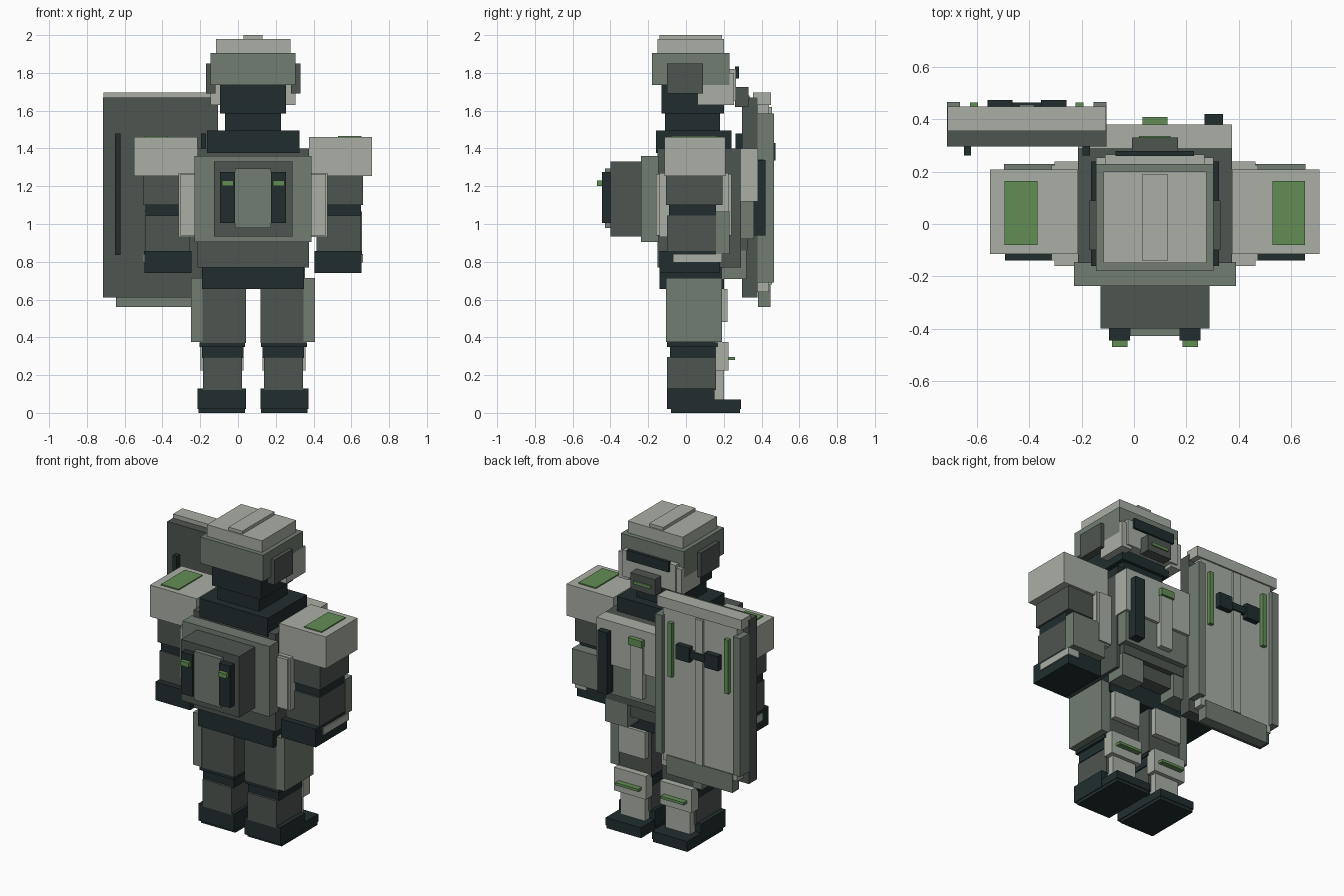
import bpy, bmesh

cube = bpy.data.objects.get("Cube")
if cube:
    bpy.data.objects.remove(cube, do_unlink=True)

MID = 0.08  # x of the body's mirror plane


def material(name, rgb):
    m = bpy.data.materials.new(name)
    m.use_nodes = True
    m.diffuse_color = (*rgb, 1)
    bsdf = next(n for n in m.node_tree.nodes if n.type == 'BSDF_PRINCIPLED')
    bsdf.inputs["Base Color"].default_value = (*rgb, 1)
    return m


LIGHT = material("light_grey", (.40, .43, .38))
SAGE = material("sage_grey", (.165, .205, .17))
GREY = material("dark_grey", (.076, .09, .08))
BLACK = material("blue_black", (.015, .027, .028))
GREEN = material("bright_green", (.12, .27, .09))


def box(name, mat, x, y, z):
    """Box from its (min, max) range on each axis."""
    bm = bmesh.new()
    bmesh.ops.create_cube(bm, size=1)
    for v in bm.verts:
        v.co = [r[0] if c < 0 else r[1] for c, r in zip(v.co, (x, y, z))]
    me = bpy.data.meshes.new(name)
    bm.to_mesh(me)
    bm.free()
    me.materials.append(mat)
    ob = bpy.data.objects.new(name, me)
    bpy.context.collection.objects.link(ob)
    return ob


def centred(name, mat, half, y, z):
    return box(name, mat, (MID - half, MID + half), y, z)


def pair(name, mat, near, far, y, z):
    """Two boxes mirrored about the body; near and far are distances from its middle."""
    box("left_" + name, mat, (MID + near, MID + far), y, z)
    box("right_" + name, mat, (MID - far, MID - near), y, z)


# Head and helmet
centred("helmet_ridge", LIGHT, .05, (-.14, .19), (1.97, 2.0))
centred("helmet_top", LIGHT, .197, (-.15, .2), (1.905, 1.98))
centred("helmet", SAGE, .225, (-.18, .23), (1.735, 1.905))
pair("ear_cover", GREY, .2, .25, (-.1, .09), (1.69, 1.85))
centred("head", BLACK, .175, (-.13, .2), (1.585, 1.74))
pair("cheek_guard", LIGHT, .15, .225, (.06, .255), (1.63, 1.8))
centred("face_plate", LIGHT, .19, (.19, .265), (1.65, 1.82))
centred("visor", BLACK, .15, (.26, .28), (1.77, 1.835))
centred("mouth_guard", GREY, .088, (.26, .33), (1.62, 1.725))
centred("mouth_light", GREEN, .06, (.325, .337), (1.66, 1.68))
centred("neck", BLACK, .148, (-.11, .18), (1.49, 1.59))
centred("collar", BLACK, .245, (-.16, .24), (1.375, 1.495))

# Torso and chest
centred("torso", GREY, .295, (-.15, .29), (.77, 1.4))
centred("chest_plate", LIGHT, .295, (.28, .38), (1.12, 1.4))
centred("belly_plate", SAGE, .285, (.28, .36), (.92, 1.12))
centred("belly_lower", GREY, .27, (.25, .325), (.86, .92))
centred("chest_strip", LIGHT, .045, (.355, .395), (.96, 1.32))
centred("chest_light", GREEN, .048, (.37, .41), (1.3, 1.345))
box("chest_bar", BLACK, (.27, .34), (.35, .42), (.94, 1.34))
pair("side_armour", LIGHT, .29, .385, (-.16, .24), (.94, 1.265))
pair("side_armour_core", LIGHT, .3, .395, (-.14, .225), (.93, 1.27))

# Backpack
centred("pack_plate", SAGE, .31, (-.237, -.145), (.905, 1.36))
centred("pack_box", GREY, .208, (-.4, -.23), (.935, 1.33))
centred("pack_panel", SAGE, .096, (-.428, -.4), (.98, 1.295))
pair("pack_canister", BLACK, .095, .175, (-.445, -.4), (1.005, 1.275))
pair("canister_light", GREEN, .105, .165, (-.47, -.44), (1.2, 1.23))

# Hips
centred("hips", BLACK, .27, (-.14, .2), (.655, .78))
pair("belt_pouch", SAGE, .115, .275, (.19, .32), (.71, .86))

# Arms
pair("shoulder_pad", LIGHT, .295, .63, (-.115, .208), (1.255, 1.46))
pair("shoulder_light", GREEN, .45, .575, (-.08, .165), (1.459, 1.467))
pair("upper_arm", GREY, .335, .582, (-.105, .192), (1.1, 1.26))
pair("elbow", BLACK, .34, .57, (-.09, .16), (1.04, 1.105))
pair("forearm", GREY, .335, .572, (-.1, .165), (.85, 1.045))
pair("forearm_plate", SAGE, .335, .577, (.16, .23), (.84, 1.065))
pair("glove", BLACK, .325, .574, (-.14, .18), (.74, .858))
pair("wrist_plate", LIGHT, .5, .582, (-.07, .19), (.795, .84))

# Legs
pair("thigh", GREY, .038, .272, (-.1, .185), (.37, .7))
pair("thigh_side_plate", SAGE, .268, .328, (-.105, .19), (.375, .715))
pair("thigh_plate", LIGHT, .06, .25, (.18, .22), (.48, .655))
pair("thigh_cuff", BLACK, .042, .285, (-.1, .17), (.35, .372))
pair("knee", BLACK, .05, .27, (-.085, .16), (.29, .355))
pair("shin", GREY, .058, .265, (-.1, .16), (.12, .295))
pair("knee_plate", LIGHT, .05, .278, (.155, .225), (.225, .375))
pair("knee_light", GREEN, .08, .245, (.22, .26), (.28, .297))
pair("shin_plate", LIGHT, .075, .25, (.15, .2), (.07, .23))
pair("boot", BLACK, .038, .294, (-.1, .15), (.02, .13))
pair("boot_toe", BLACK, .04, .292, (.14, .29), (.02, .07))
pair("boot_sole", BLACK, .043, .289, (-.08, .285), (0, .025))

# Shield
SX = -.41  # middle of the shield


def shield(name, mat, half, y, z, off=0):
    return box(name, mat, (SX + off - half, SX + off + half), y, z)


shield("shield_back", GREY, .305, (.297, .378), (.61, 1.67))
shield("shield_face", LIGHT, .265, (.37, .44), (.64, 1.65))
shield("shield_top_lip", LIGHT, .303, (.355, .45), (1.63, 1.697))
shield("shield_bottom_lip", SAGE, .235, (.38, .447), (.56, .68))
shield("shield_ridge", LIGHT, .028, (.43, .455), (.68, 1.62))
shield("shield_emblem_bar", BLACK, .15, (.43, .465), (1.36, 1.405))
for side, s in (("left", 1), ("right", -1)):
    shield(side + "_shield_rail", SAGE, .025, (.375, .467), (.69, 1.585), .28 * s)
    shield(side + "_shield_light", GREEN, .015, (.43, .465), (1.2, 1.55), .202 * s)
    shield(side + "_emblem_end", BLACK, .048, (.43, .475), (1.335, 1.43), .103 * s)
    shield(side + "_shield_grip", BLACK, .014, (.262, .3), (.835, 1.48), .227 * s)
